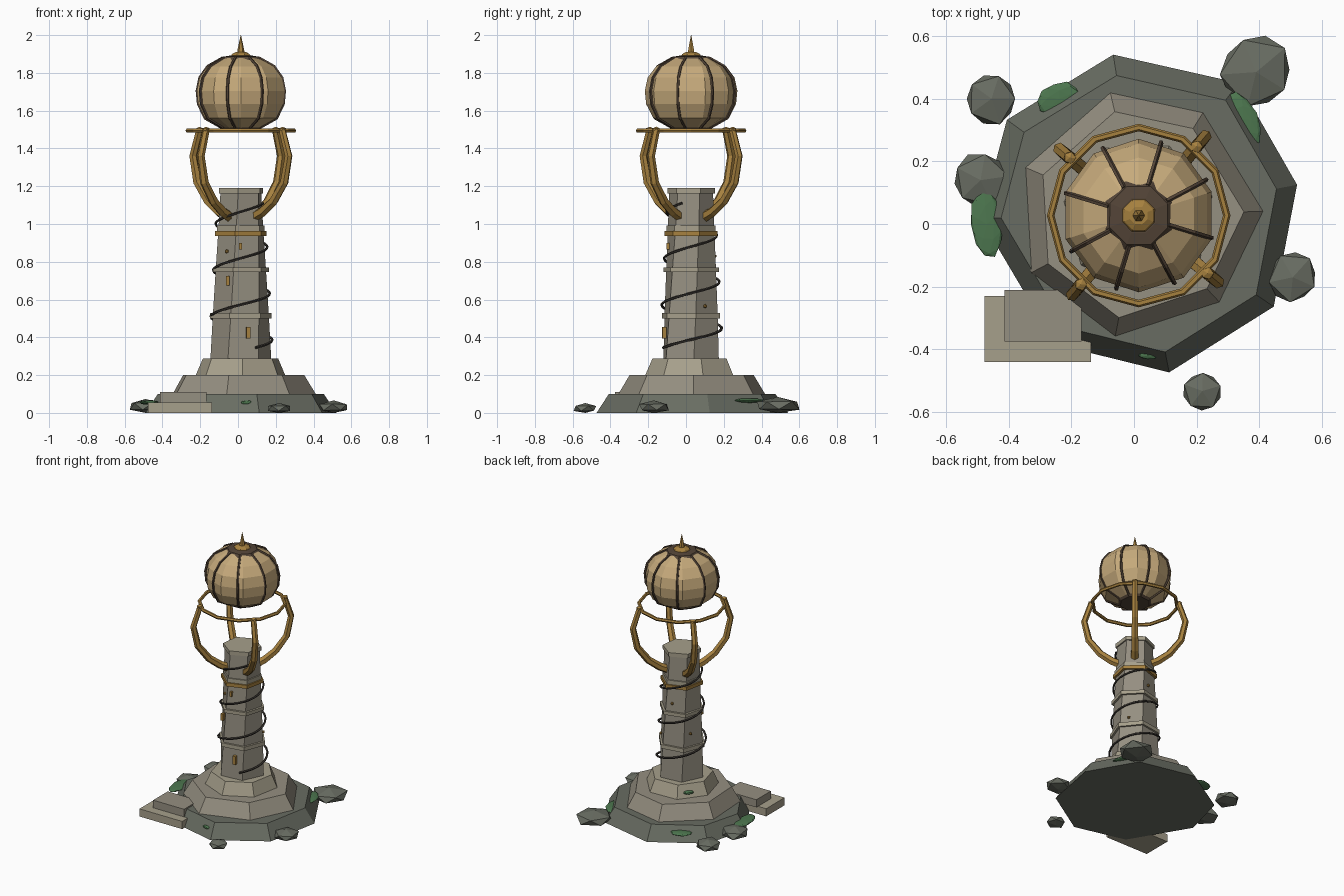
import bpy, bmesh, random
from math import radians, cos, sin, pi
from mathutils import Vector

if "Cube" in bpy.data.objects:
    bpy.data.objects.remove(bpy.data.objects["Cube"])

random.seed(4)
CX, CY = 0.015, 0.027          # tower axis


def mat(name, r, g, b):
    m = bpy.data.materials.new(name)
    m.diffuse_color = [(c / 255) ** 2.2 for c in (r, g, b)] + [1]
    m.use_nodes = True
    m.node_tree.nodes["Principled BSDF"].inputs["Base Color"].default_value = m.diffuse_color
    return m


STONE = mat("stone", 148, 142, 128)
DARK = mat("dark_stone", 104, 108, 98)
TRIM = mat("trim_stone", 165, 158, 138)
GOLD = mat("brass", 165, 128, 65)
DOME = mat("canvas_dome", 196, 168, 122)
BROWN = mat("dark_brown", 84, 70, 58)
WIRE = mat("wire", 62, 58, 54)
MOSS = mat("moss", 78, 118, 80)


def finish(name, bm, material):
    bmesh.ops.recalc_face_normals(bm, faces=bm.faces)
    me = bpy.data.meshes.new(name)
    bm.to_mesh(me)
    bm.free()
    me.materials.append(material)
    ob = bpy.data.objects.new(name, me)
    bpy.context.collection.objects.link(ob)
    return ob


def skin(name, loops, material, closed=False):
    """Bridge loops of points; cap the ends unless closed."""
    bm = bmesh.new()
    vs = [[bm.verts.new(p) for p in lp] for lp in loops]
    n = len(vs[0])
    pairs = list(zip(vs, vs[1:])) + ([(vs[-1], vs[0])] if closed else [])
    for a, b in pairs:
        for i in range(n):
            j = (i + 1) % n
            bm.faces.new((a[i], a[j], b[j], b[i]))
    if not closed:
        bm.faces.new(vs[0])
        bm.faces.new(vs[-1])
    return finish(name, bm, material)


def lathe(name, profile, sides, material, offset=0.0, twist=0.0):
    """profile = (radius, z) pairs around the tower axis."""
    loops = []
    for k, (r, z) in enumerate(profile):
        o = offset + twist * k / max(1, len(profile) - 1)
        ang = [radians(o + 360 * i / sides) for i in range(sides)]
        loops.append([(CX + r * cos(a), CY + r * sin(a), z) for a in ang])
    return skin(name, loops, material)


def tube(name, pts, r0, r1, material, sides=6, closed=False):
    pts = [Vector(p) for p in pts]
    n = len(pts)
    loops = []
    for i, p in enumerate(pts):
        a = pts[i - 1] if (i or closed) else p
        b = pts[(i + 1) % n] if (i < n - 1 or closed) else p
        t = (b - a).normalized()
        radial = Vector((p.x - CX, p.y - CY, 0))
        side = t.cross(radial).normalized()
        up = side.cross(t)
        r = r0 + (r1 - r0) * i / (n - 1)
        loops.append([p + r * (cos(q) * side + sin(q) * up)
                      for q in (2 * pi * k / sides + pi / sides for k in range(sides))])
    return skin(name, loops, material, closed)


def polar(r, deg, z):
    return (CX + r * cos(radians(deg)), CY + r * sin(radians(deg)), z)


def box(name, c, s, material, turn=0.0):
    bm = bmesh.new()
    bmesh.ops.create_cube(bm, size=1)
    bmesh.ops.scale(bm, vec=s, verts=bm.verts)
    ob = finish(name, bm, material)
    ob.location = c
    ob.rotation_euler.z = radians(turn)
    return ob


def ball(name, c, s, material, jitter=0.0, turn=0.0, sub=1):
    bm = bmesh.new()
    bmesh.ops.create_icosphere(bm, subdivisions=sub, radius=1)
    for v in bm.verts:
        v.co *= 1 + random.uniform(-jitter, jitter)
        v.co = Vector((v.co.x * s[0], v.co.y * s[1], v.co.z * s[2]))
        v.co.z = max(v.co.z, -c[2])
    ob = finish(name, bm, material)
    ob.location = c
    ob.rotation_euler.z = radians(turn)
    return ob


# irregular rocky base and stepped plinth
base = [(99, .52), (53, .53), (11, .515), (-34, .52), (-79, .51), (-123, .49), (-179, .505), (144, .52)]
skin("rock_base", [[polar(r * k, a, z) for a, r in base] for k, z in ((1, 0), (.87, .1))], DARK)
mid = [(103, .405), (58, .39), (2, .40), (-47, .38), (-101, .395), (-152, .39), (157, .395)]
skin("plinth_lower", [[polar(r * k, a, z) for a, r in mid] for k, z in ((1, .095), (.84, .2))], STONE)
lathe("plinth_upper", [(.245, .195), (.205, .287)], 7, TRIM, 15)

# shaft with its collars
lathe("shaft", [(.162, .28), (.15, .52), (.137, .76), (.126, .96), (.117, 1.17)], 6, STONE, 5, 18)
for name, r, z0, z1, off, m in (("collar_low", .165, .5, .528, 9, TRIM), ("collar_mid", .153, .745, .77, 14, TRIM),
                                ("brass_band", .144, .937, .962, 18, GOLD), ("collar_high", .133, .962, .992, 18, TRIM),
                                ("shaft_cap", .127, 1.162, 1.19, 23, TRIM)):
    lathe(name, [(r, z0), (r, z1)], 6, m, off)

# wire winding up the shaft
N = 78
wire = []
for i in range(N + 1):
    t = i / N
    wire.append(polar(.168 - .04 * t, -62 + 1120 * t, .345 + .765 * t))
tube("spiral_wire", wire, .0075, .0065, WIRE, 5)

# four curved brass arms carrying the ring
arm = [(.085, 1.035), (.15, 1.065), (.225, 1.12), (.3, 1.22), (.33, 1.36), (.285, 1.5)]
for i in range(4):
    a = 50 + 90 * i
    tube(f"arm_{i + 1}", [polar(r, a, z) for r, z in arm], .029, .019, GOLD)
    ball(f"arm_tip_{i + 1}", polar(.287, a, 1.5), (.022, .022, .015), GOLD)
tube("brass_ring", [polar(.281, 30 * k, 1.494) for k in range(12)], .012, .012, GOLD, 6, True)

# dome, ribs, caps and spike
prof = [(.1, 1.507), (.2, 1.56), (.238, 1.635), (.245, 1.705), (.23, 1.775), (.185, 1.835), (.1, 1.88)]
lathe("dome", prof, 10, DOME, 18)
for i in range(8):
    tube(f"rib_{i + 1}", [polar(r * .985 + .002, 28 + 45 * i, z) for r, z in prof], .008, .008, BROWN, 5)
lathe("dome_underside", [(.1, 1.498), (.115, 1.512)], 8, BROWN, 28)
lathe("dome_cap", [(.118, 1.868), (.1, 1.886), (.06, 1.892)], 8, BROWN, 22)
lathe("finial_base", [(.06, 1.885), (.05, 1.9), (.03, 1.91)], 8, GOLD, 22)
lathe("finial_spike", [(.02, 1.905), (.017, 1.925), (.001, 2.0)], 6, GOLD)

# front steps
box("step_low", (-.307, -.335, .0275), (.341, .21, .055), TRIM)
box("step_high", (-.29, -.293, .0825), (.246, .165, .055), STONE)

# small windows and studs
for i, (x, y, z, w, h) in enumerate(((.055, -.115, .425, .022, .06), (-.055, -.095, .7, .018, .05),
                                     (.013, -.093, .882, .014, .036))):
    box(f"window_{i + 1}", (x, y, z), (w, .022, h), GOLD, 3)
for i, (r, a, z) in enumerate(((.118, -129, .855), (.137, 33, .565), (.137, 150, .62), (.125, 95, .83))):
    ball(f"stud_{i + 1}", polar(r, a, z), (.011, .011, .011), GOLD)

# loose boulders
for i, (x, y, r, h) in enumerate(((-.455, .4, .09, .07), (.39, .485, .125, .085), (-.49, .14, .097, .075),
                                  (.507, -.17, .085, .065), (.218, -.533, .066, .052))):
    ball(f"boulder_{i + 1}", (x, y, h * .46), (r, r, h * .54), DARK, .07, 40 * i)

# moss patches
for i, (x, y, z, a, b, t) in enumerate(((-.24, .4, .06, .07, .05, 20), (.35, .335, .065, .09, .045, -65),
                                        (-.47, 0, .055, .11, .052, 95), (.045, -.42, .055, .03, .012, -5),
                                        (-.14, .17, .235, .035, .02, 45))):
    ball(f"moss_{i + 1}", (x, y, z), (a, b, .012), MOSS, .06, t, 2)
